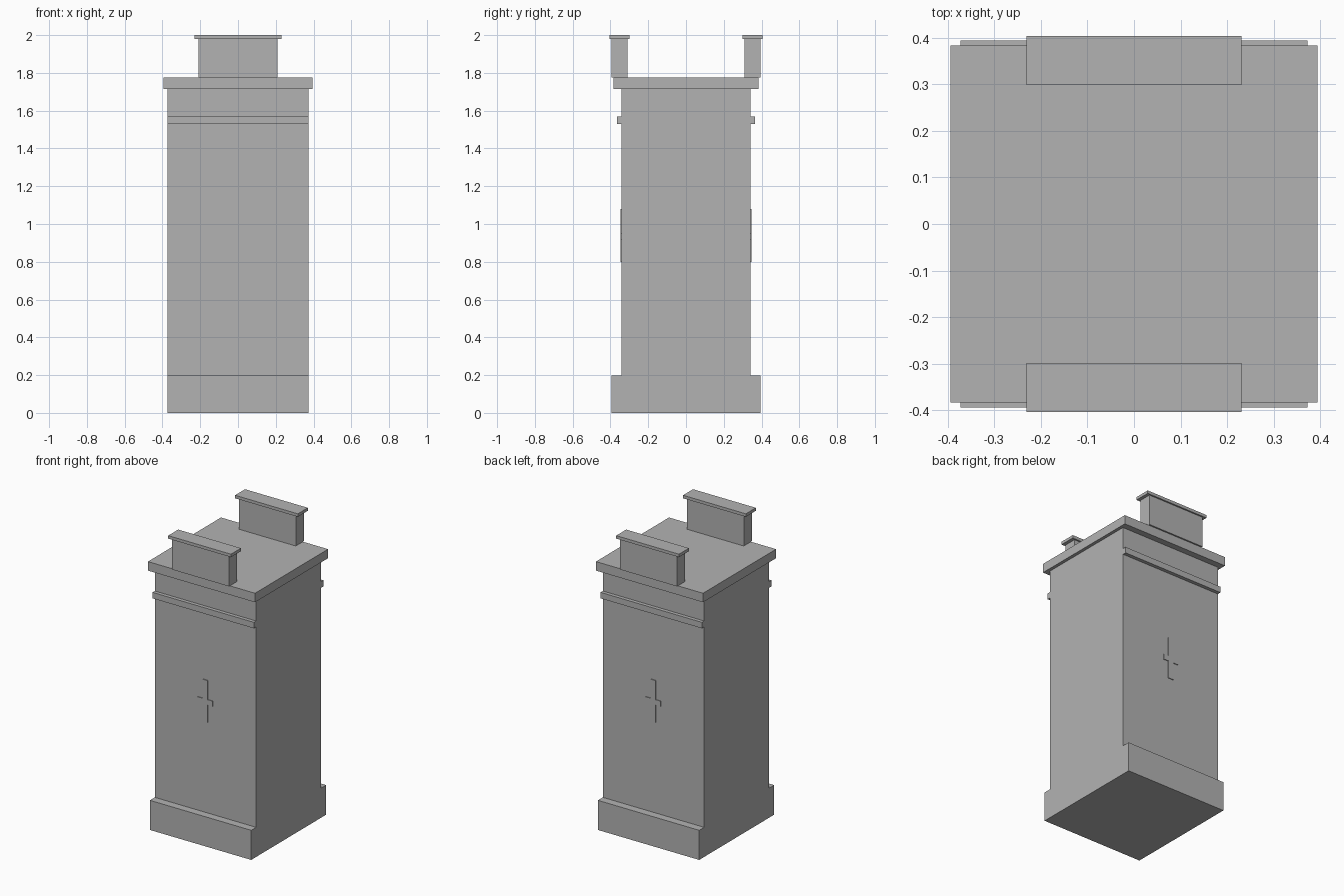
import bpy, bmesh

if "Cube" in bpy.data.objects:
    bpy.data.objects.remove(bpy.data.objects["Cube"])

stone = bpy.data.materials.new("grey_stone")
stone.diffuse_color = (0.45, 0.45, 0.45, 1)
stone.use_nodes = True
stone.node_tree.nodes["Principled BSDF"].inputs["Base Color"].default_value = stone.diffuse_color


def extrude(name, outline, depth):
    """Build a prism from a closed outline pushed along a depth vector."""
    bm = bmesh.new()
    face = bm.faces.new([bm.verts.new(p) for p in outline])
    ext = bmesh.ops.extrude_face_region(bm, geom=[face])
    new = [v for v in ext["geom"] if isinstance(v, bmesh.types.BMVert)]
    bmesh.ops.translate(bm, verts=new, vec=depth)
    bmesh.ops.recalc_face_normals(bm, faces=bm.faces)
    mesh = bpy.data.meshes.new(name)
    bm.to_mesh(mesh)
    bm.free()
    mesh.materials.append(stone)
    obj = bpy.data.objects.new(name, mesh)
    bpy.context.collection.objects.link(obj)
    return obj


def box(name, hx, y0, y1, z0, z1):
    return extrude(name, [(-hx, y0, z0), (hx, y0, z0), (hx, y1, z0), (-hx, y1, z0)],
                   (0, 0, z1 - z0))


# Pillar with plinth and moulding, as a side profile extruded across x
half = [(0.394, 0), (0.394, 0.197), (0.342, 0.197), (0.342, 1.53),
        (0.366, 1.53), (0.366, 1.57), (0.342, 1.57), (0.342, 1.716)]
profile = half + [(-y, z) for y, z in reversed(half)]
extrude("pillar_body", [(-0.373, y, z) for y, z in profile], (0.746, 0, 0))

# Overhanging top slab
box("top_slab", 0.394, -0.384, 0.384, 1.716, 1.776)

# Thin cross outline, built by mirroring one side
w, arm = 0.019, 0.055
right = [(w, 0.80), (w, 0.917), (arm, 0.917), (arm, 0.953), (w, 0.953), (w, 1.08)]
cross = right + [(-x, z) for x, z in reversed(right)]

# Parapet walls with caps, and cross plates, on front and back
for side, s in (("front", -1), ("back", 1)):
    box(side + "_parapet", 0.209, *sorted((s * 0.309, s * 0.394)), 1.776, 1.98)
    box(side + "_parapet_cap", 0.231, *sorted((s * 0.299, s * 0.404)), 1.98, 2.0)
    extrude(side + "_cross_plate", [(x, s * 0.341, z) for x, z in cross],
            (0, s * 0.006, 0))
